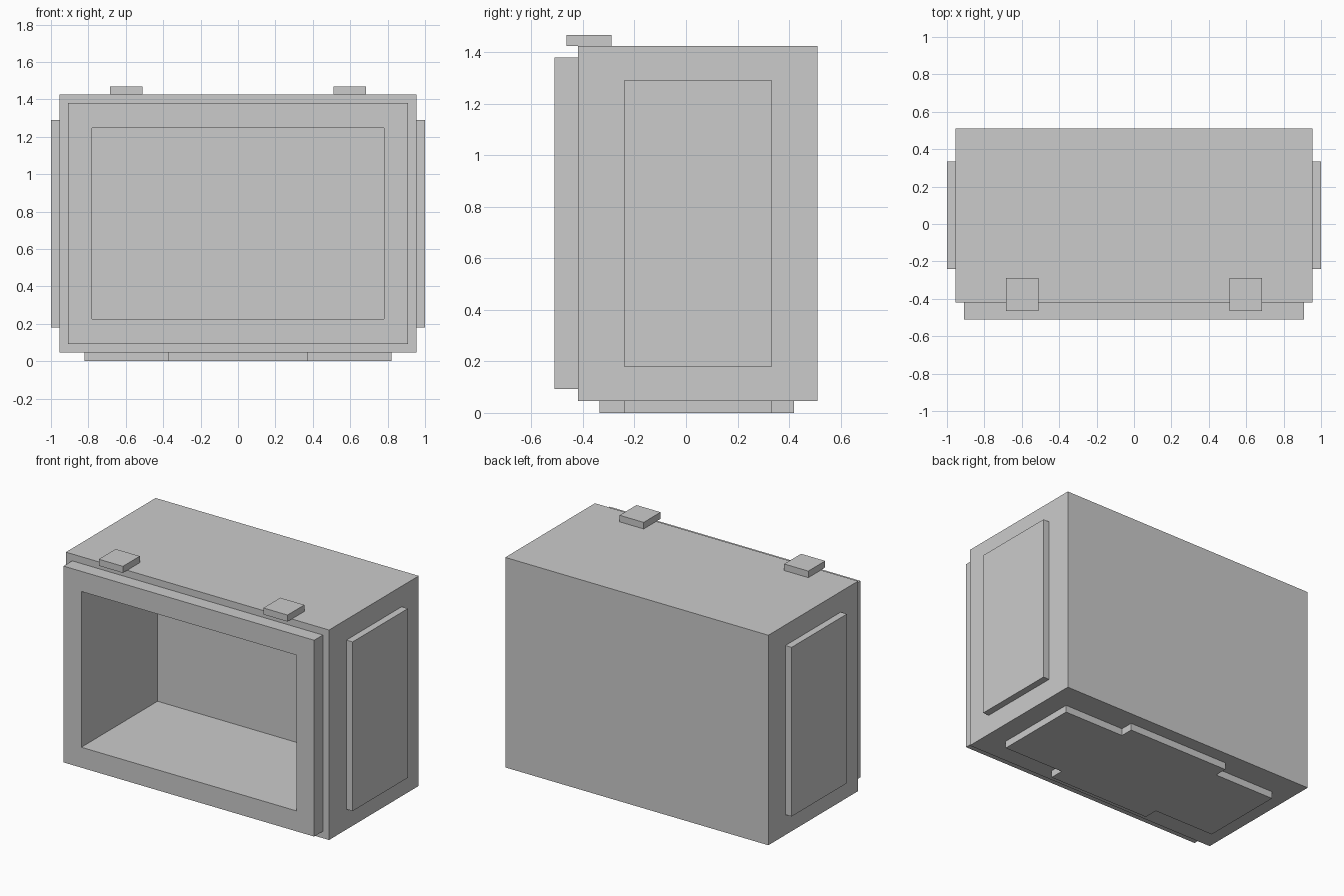
import bpy
import bmesh

cube = bpy.data.objects.get("Cube")
if cube:
    bpy.data.objects.remove(cube, do_unlink=True)

grey = bpy.data.materials.new("plain grey")
grey.use_nodes = True
tone = (0.6, 0.6, 0.6, 1)
grey.diffuse_color = tone
grey.node_tree.nodes["Principled BSDF"].inputs["Base Color"].default_value = tone


def finish(name, bm):
    bmesh.ops.recalc_face_normals(bm, faces=bm.faces[:])
    mesh = bpy.data.meshes.new(name)
    bm.to_mesh(mesh)
    bm.free()
    mesh.materials.append(grey)
    obj = bpy.data.objects.new(name, mesh)
    bpy.context.collection.objects.link(obj)
    return obj


def box(name, low, high):
    bm = bmesh.new()
    bmesh.ops.create_cube(bm, size=1)
    for v in bm.verts:
        v.co = [a + (c + 0.5) * (b - a) for a, b, c in zip(low, high, v.co)]
    return finish(name, bm)


def rect_loft(name, rings, closed):
    """Join upright rectangles (half width, bottom, top, y) into a shell."""
    bm = bmesh.new()
    loops = [[bm.verts.new(p) for p in ((-w, y, lo), (w, y, lo), (w, y, hi), (-w, y, hi))]
             for w, lo, hi, y in rings]
    pairs = list(zip(loops, loops[1:]))
    if closed:
        pairs.append((loops[-1], loops[0]))
    else:
        bm.faces.new(loops[0])
        bm.faces.new(loops[-1])
    for a, b in pairs:
        for i in range(4):
            j = (i + 1) % 4
            bm.faces.new((a[i], a[j], b[j], b[i]))
    return finish(name, bm)


# Main casing with a deep recess, and the front frame around its opening
BACK, MIDDLE, FRONT, RECESS = 0.51, -0.42, -0.51, 0.28
casing = (0.955, 0.047, 1.425)
rim = (0.91, 0.092, 1.38)
opening = (0.78, 0.226, 1.248)
rect_loft("casing", [(*casing, BACK), (*casing, MIDDLE),
                     (*opening, MIDDLE), (*opening, RECESS)], False)
rect_loft("front_frame", [(*rim, MIDDLE), (*rim, FRONT),
                          (*opening, FRONT), (*opening, MIDDLE)], True)

# Side panels and top tabs, one per side
for side, s in (("left", 1), ("right", -1)):
    x0, x1 = sorted((s * 0.955, s))
    box(side + "_side_panel", (x0, -0.24, 0.18), (x1, 0.333, 1.29))
    x0, x1 = sorted((s * 0.51, s * 0.685))
    box(side + "_top_tab", (x0, -0.465, 1.425), (x1, -0.29, 1.468))

# Cross-shaped base plate
half = [(0.375, -0.335), (0.375, -0.24), (0.82, -0.24),
        (0.82, 0.333), (0.375, 0.333), (0.375, 0.42)]
outline = half + [(-x, y) for x, y in reversed(half)]
bm = bmesh.new()
face = bm.faces.new([bm.verts.new((x, y, 0)) for x, y in outline])
result = bmesh.ops.extrude_face_region(bm, geom=[face], use_keep_orig=True)
top = [v for v in result["geom"] if isinstance(v, bmesh.types.BMVert)]
bmesh.ops.translate(bm, vec=(0, 0, casing[1]), verts=top)
finish("base_plate", bm)
